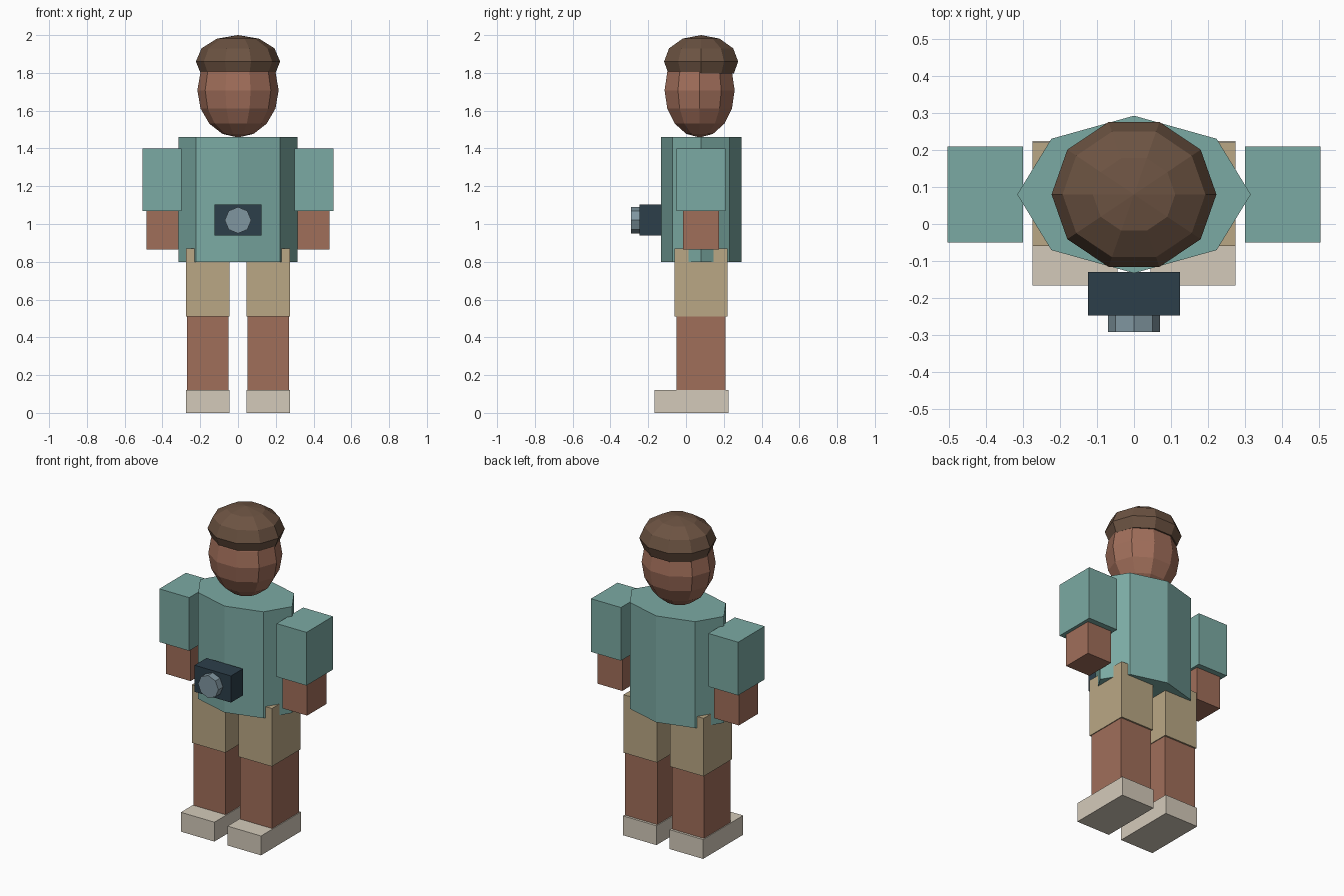
import bpy, bmesh
from math import sin, cos, pi, radians
from mathutils import Matrix

if "Cube" in bpy.data.objects:
    bpy.data.objects.remove(bpy.data.objects["Cube"])


def material(name, rgb):
    lin = [(c / 255 / 12.92) if c < 10 else ((c / 255 + 0.055) / 1.055) ** 2.4 for c in rgb]
    m = bpy.data.materials.new(name)
    m.diffuse_color = (*lin, 1)
    m.use_nodes = True
    m.node_tree.nodes["Principled BSDF"].inputs["Base Color"].default_value = m.diffuse_color
    return m


SHIRT = material("teal_cloth", (123, 170, 163))
SKIN = material("skin", (160, 110, 90))
HAIR = material("brown_hair", (108, 83, 66))
SHORTS = material("tan_cloth", (186, 167, 133))
SHOE = material("pale_shoe", (212, 202, 186))
BODY = material("dark_camera", (44, 62, 74))
GLASS = material("lens_glass", (128, 150, 160))


def finish(name, bm, mat):
    bmesh.ops.recalc_face_normals(bm, faces=bm.faces)
    me = bpy.data.meshes.new(name)
    bm.to_mesh(me)
    bm.free()
    me.materials.append(mat)
    ob = bpy.data.objects.new(name, me)
    bpy.context.collection.objects.link(ob)
    return ob


def box(name, x, y, z, mat):
    bm = bmesh.new()
    size = [b - a for a, b in (x, y, z)]
    mid = [(a + b) / 2 for a, b in (x, y, z)]
    bmesh.ops.create_cube(bm, size=1, matrix=Matrix.Translation(mid) @ Matrix.Diagonal((*size, 1)))
    return finish(name, bm, mat)


def pair(name, x, y, z, mat):
    box(name + "_right", x, y, z, mat)
    box(name + "_left", (-x[1], -x[0]), y, z, mat)


def lathe(name, sides, profile, centre, scale, mat, tilt=0):
    """Spin (radius, height) points into a faceted closed solid."""
    bm = bmesh.new()
    rings = [[bm.verts.new((r * cos(2 * pi * i / sides), r * sin(2 * pi * i / sides), h))
              for i in range(sides)] for r, h in profile]
    for a, b in zip(rings, rings[1:]):
        for i in range(sides):
            j = (i + 1) % sides
            bm.faces.new((a[i], a[j], b[j], b[i]))
    for ring, (r, h) in ((rings[0], profile[0]), (rings[-1], profile[-1])):
        if r > 1e-4:
            bm.faces.new(ring)
    bmesh.ops.remove_doubles(bm, verts=bm.verts, dist=1e-5)
    bmesh.ops.transform(bm, verts=bm.verts, matrix=Matrix.Translation(centre)
                        @ Matrix.Rotation(tilt, 4, 'X') @ Matrix.Diagonal((*scale, 1)))
    return finish(name, bm, mat)


def arc(start, step):
    return [(cos(radians(start + step * k)), sin(radians(start + step * k)))
            for k in range(int((90 - start) / step) + 1)]


# Head and cap of hair
lathe("head", 10, arc(-90, 22.5), (0, 0.072, 1.708), (0.215, 0.195, 0.25), SKIN)
lathe("hair", 10, [(0.885, -0.45)] + arc(0, 30), (0, 0.08, 1.86), (0.223, 0.206, 0.14), HAIR)

# Eight-sided shirt
lathe("shirt", 8, [(1, 0.80), (1, 1.46)], (0, 0.08, 0), (0.316, 0.213, 1), SHIRT)

# Arms
pair("sleeve", (0.30, 0.505), (-0.05, 0.21), (1.07, 1.40), SHIRT)
pair("forearm", (0.315, 0.485), (-0.015, 0.175), (0.865, 1.10), SKIN)

# Legs
pair("shorts_leg", (0.045, 0.275), (-0.06, 0.22), (0.51, 0.87), SHORTS)
pair("leg", (0.05, 0.27), (-0.05, 0.21), (0.10, 0.54), SKIN)
pair("shoe", (0.045, 0.275), (-0.167, 0.225), (0, 0.12), SHOE)

# Camera hanging on the chest
box("camera_body", (-0.125, 0.125), (-0.247, -0.13), (0.938, 1.103), BODY)
lathe("camera_lens", 8, [(0.07, 0), (0.07, 0.052)], (0, -0.24, 1.02), (1, 1, 1), GLASS, pi / 2)
